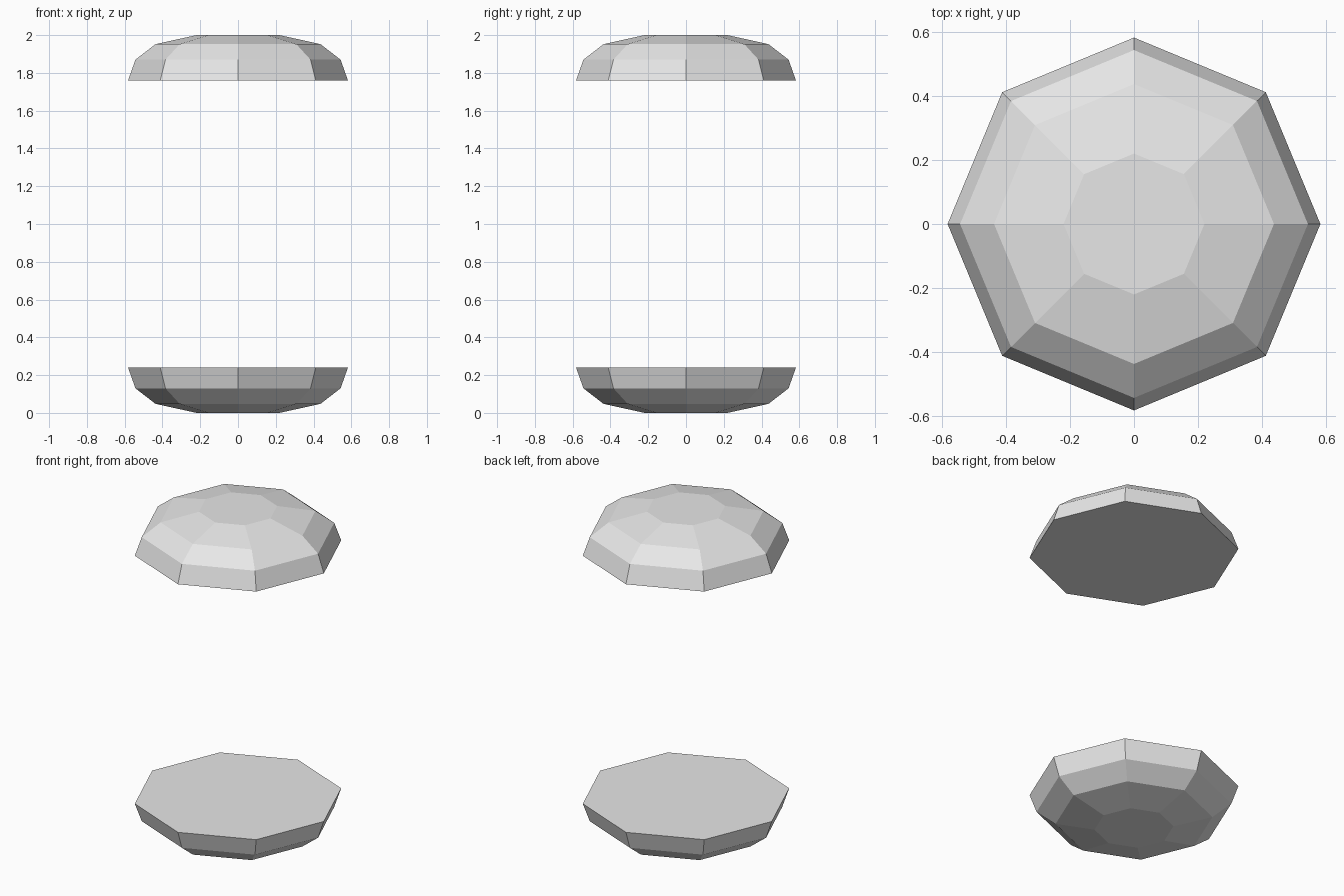
import bpy
import bmesh
from math import cos, sin, tau

cube = bpy.data.objects.get("Cube")
if cube:
    bpy.data.objects.remove(cube)

SIDES = 8
# radius and distance from the outer tip, from rim to flat crown
PROFILE = [(0.582, 0.24), (0.543, 0.13), (0.437, 0.048), (0.22, 0.0)]

grey = bpy.data.materials.new("light_grey")
grey.use_nodes = True
colour = (0.8, 0.8, 0.8, 1)
grey.diffuse_color = colour
grey.node_tree.nodes["Principled BSDF"].inputs["Base Color"].default_value = colour


def faceted_cap(name, height):
    """Closed octagonal dome; height maps tip distance to z."""
    bm = bmesh.new()
    rings = [[bm.verts.new((r * cos(tau * i / SIDES), r * sin(tau * i / SIDES), height(d)))
              for i in range(SIDES)] for r, d in PROFILE]
    for low, high in zip(rings, rings[1:]):
        for i in range(SIDES):
            j = (i + 1) % SIDES
            bm.faces.new((low[i], low[j], high[j], high[i]))
    bm.faces.new(rings[0])
    bm.faces.new(rings[-1])
    bmesh.ops.recalc_face_normals(bm, faces=bm.faces)
    mesh = bpy.data.meshes.new(name)
    bm.to_mesh(mesh)
    bm.free()
    mesh.materials.append(grey)
    bpy.context.collection.objects.link(bpy.data.objects.new(name, mesh))


faceted_cap("top_cap", lambda d: 2 - d)
faceted_cap("bottom_cap", lambda d: d)
